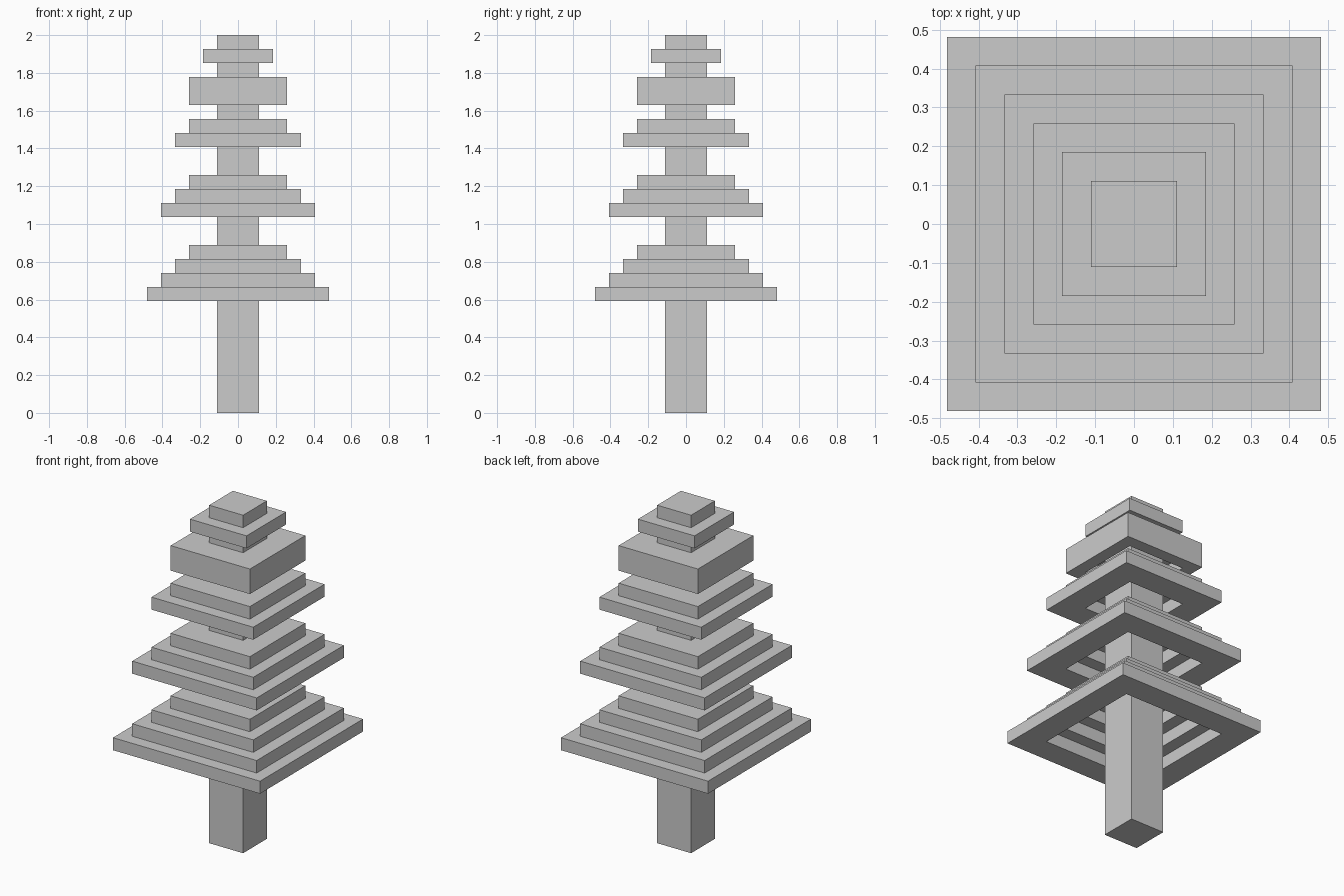
import bpy

if "Cube" in bpy.data.objects:
    bpy.data.objects.remove(bpy.data.objects["Cube"])

U = 2 / 27          # one block unit; the tree is 27 blocks tall
TRUNK = 1.5         # trunk half width in blocks


def square_loft(name, profile, caps=False):
    """Sweep a (half width, height) profile around a square."""
    verts, faces = [], []
    for r, z in profile:
        verts += [(sx * r * U, sy * r * U, z * U)
                  for sx, sy in ((-1, -1), (1, -1), (1, 1), (-1, 1))]
    for i in range(len(profile) - 1):
        for k in range(4):
            a, b = 4 * i + k, 4 * i + (k + 1) % 4
            faces.append((a, b, b + 4, a + 4))
    if caps:
        n = len(verts)
        faces += [(3, 2, 1, 0), (n - 4, n - 3, n - 2, n - 1)]
    mesh = bpy.data.meshes.new(name)
    mesh.from_pydata(verts, [], faces)
    mesh.update()
    obj = bpy.data.objects.new(name, mesh)
    bpy.context.collection.objects.link(obj)
    return obj


def stepped_tier(name, z, count):
    """Hollow stepped skirt: each ring is two blocks wide, topmost meets the trunk."""
    profile = [(TRUNK, z + count - 1)]
    # stepped underside, from the trunk down to the lowest ring
    for i in reversed(range(count - 1)):
        r = TRUNK + count - 1 - i
        profile += [(r, z + i + 1), (r, z + i)]
    # stepped outside, from the lowest ring up
    for i in range(count):
        r = TRUNK + 1 + count - i
        profile += [(r, z + i), (r, z + i + 1)]
    profile.append((TRUNK, z + count))
    return square_loft(name, profile)


# Trunk, running the full height and forming the tip
square_loft("trunk", [(TRUNK, 0), (TRUNK, 27)], caps=True)

# Stepped branch tiers, largest at the bottom
stepped_tier("bottom_branches", 8, 4)
stepped_tier("middle_branches", 14, 3)
stepped_tier("upper_branches", 19, 2)

# Thick block tier with a recess underneath
square_loft("block_branches", [(TRUNK, 23), (2.5, 23), (2.5, 22),
                               (3.5, 22), (3.5, 24), (TRUNK, 24)])

# Small collar below the tip
square_loft("top_branches", [(TRUNK, 25), (2.5, 25), (2.5, 26), (TRUNK, 26)])
